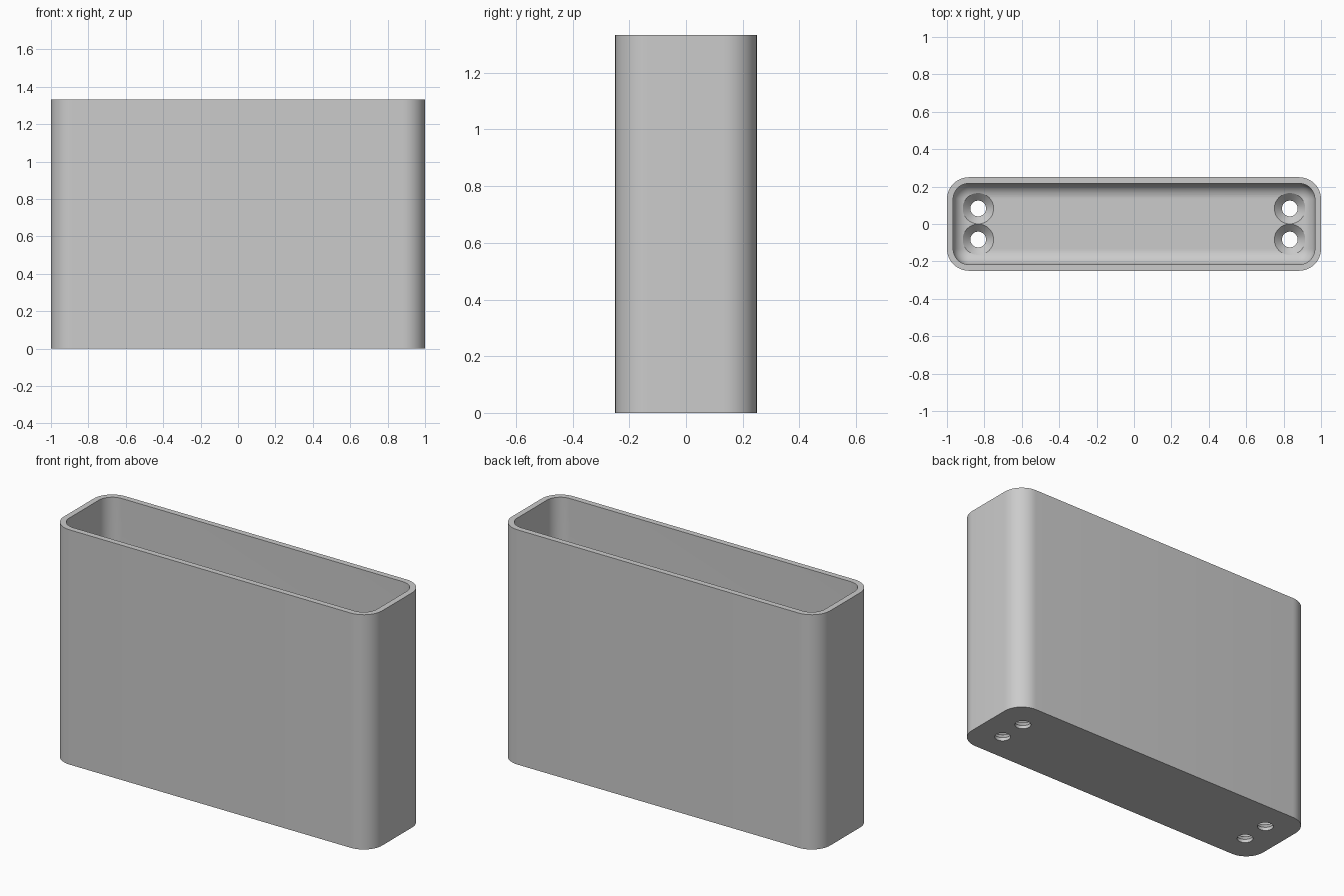
import bpy, bmesh, math

cube = bpy.data.objects.get("Cube")
if cube:
    bpy.data.objects.remove(cube, do_unlink=True)

HX, HY, H = 1.0, 0.25, 1.333      # outer half sizes and height
WALL, FLOOR = 0.033, 0.06
R_OUT, FILLET = 0.117, 0.08
HOLE_R, SINK_R = 0.042, 0.083
SEG = 12

grey = bpy.data.materials.new("plain grey")
grey.use_nodes = True
colour = (0.6, 0.6, 0.6, 1)
grey.diffuse_color = colour
grey.node_tree.nodes["Principled BSDF"].inputs["Base Color"].default_value = colour


def ring(bm, inset, z):
    """Rounded rectangle of vertices, inset from the outer wall."""
    r = R_OUT - inset
    verts = []
    for k, (sx, sy) in enumerate([(1, 1), (-1, 1), (-1, -1), (1, -1)]):
        for i in range(SEG + 1):
            a = math.pi / 2 * (k + i / SEG)
            verts.append(bm.verts.new((sx * (HX - R_OUT) + r * math.cos(a),
                                       sy * (HY - R_OUT) + r * math.sin(a), z)))
    return verts


def circle(bm, x, y, r, z, n=48):
    return [bm.verts.new((x + r * math.cos(2 * math.pi * i / n),
                          y + r * math.sin(2 * math.pi * i / n), z)) for i in range(n)]


def loft(bm, rings):
    """Skin a stack of rings and cap both ends."""
    for a, b in zip(rings, rings[1:]):
        n = len(a)
        for i in range(n):
            bm.faces.new((a[i], a[(i + 1) % n], b[(i + 1) % n], b[i]))
    bm.faces.new(rings[0][::-1])
    bm.faces.new(rings[-1])


def finish(bm, name):
    bmesh.ops.recalc_face_normals(bm, faces=bm.faces)
    mesh = bpy.data.meshes.new(name)
    bm.to_mesh(mesh)
    bm.free()
    mesh.materials.append(grey)
    obj = bpy.data.objects.new(name, mesh)
    bpy.context.collection.objects.link(obj)
    return obj


# Open box: outer wall, rim, inner wall, filleted floor
bm = bmesh.new()
rings = [ring(bm, 0, 0), ring(bm, 0, H), ring(bm, WALL, H)]
for i in range(SEG + 1):
    a = math.pi / 2 * i / SEG
    rings.append(ring(bm, WALL + FILLET * (1 - math.cos(a)),
                      FLOOR + FILLET * (1 - math.sin(a))))
loft(bm, rings)
box = finish(bm, "open_box")

# Countersunk screw holes, cut one at a time
for sx in (-1, 1):
    for sy in (-1, 1):
        x, y = sx * 0.833, sy * 0.083
        bm = bmesh.new()
        loft(bm, [circle(bm, x, y, r, z) for r, z in (
            (HOLE_R, -0.05), (HOLE_R, FLOOR - SINK_R + HOLE_R),
            (SINK_R - 0.0005, FLOOR), (SINK_R - 0.0005, FLOOR + 0.06))])
        cutter = finish(bm, "screw_hole_cutter")
        cutter.hide_render = True
        cutter.hide_set(True)
        cut = box.modifiers.new("screw_hole", 'BOOLEAN')
        cut.operation = 'DIFFERENCE'
        cut.solver = 'EXACT'
        cut.object = cutter

# Bake the cuts and drop the cutters
bpy.context.view_layer.objects.active = box
box.select_set(True)
for name in [m.name for m in box.modifiers]:
    cutter = box.modifiers[name].object
    bpy.ops.object.modifier_apply(modifier=name)
    bpy.data.objects.remove(cutter, do_unlink=True)
bpy.ops.object.shade_smooth_by_angle(angle=math.radians(30))
